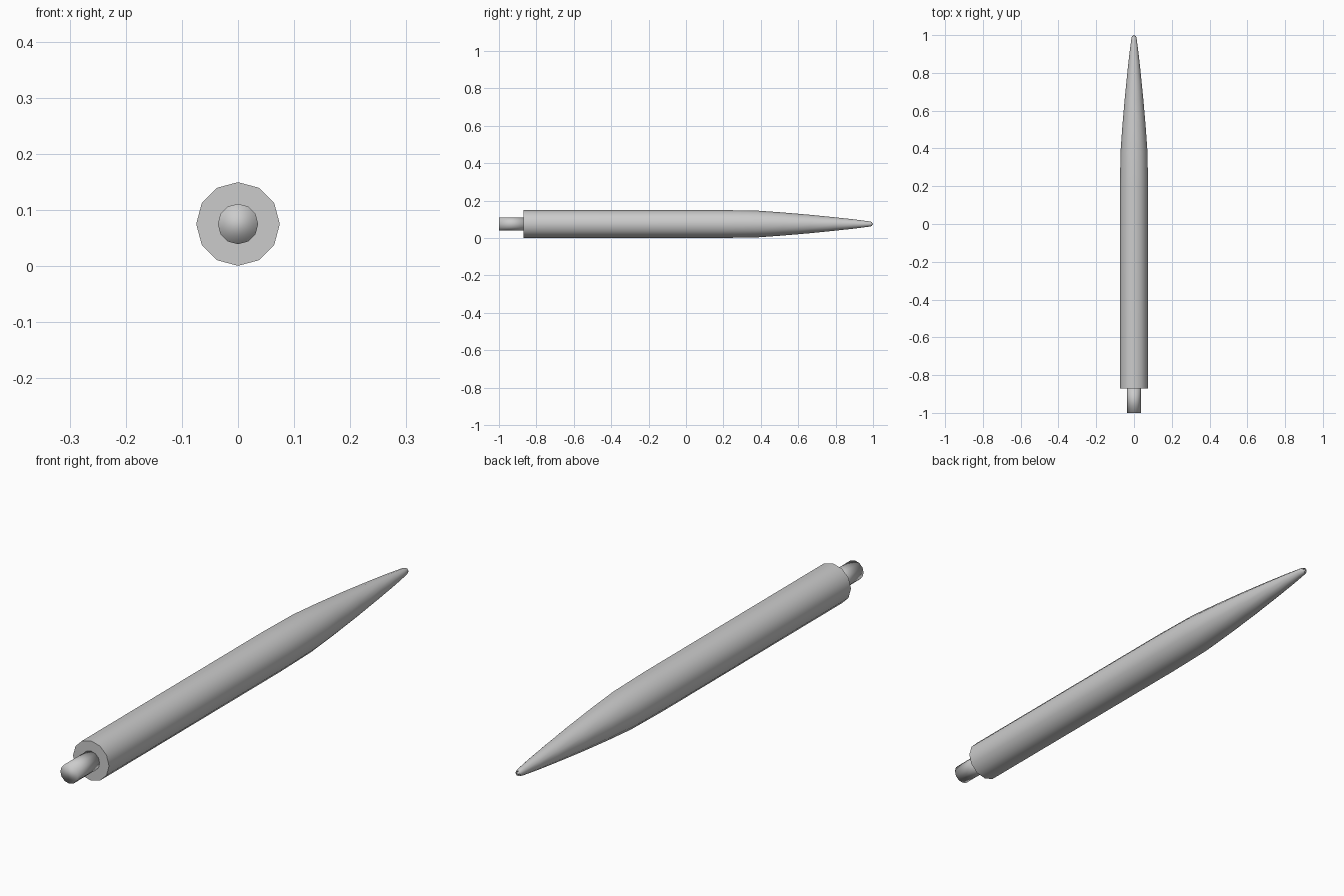
import bpy, bmesh
from math import sin, cos, tau, radians

if "Cube" in bpy.data.objects:
    bpy.data.objects.remove(bpy.data.objects["Cube"])

SIDES = 12
AXIS_Z = 0.075


def lathe(name, profile, angle):
    """Revolve (y, radius) points about the pen's long axis, capping both ends."""
    bm = bmesh.new()
    rings = [[bm.verts.new((r * cos(tau * i / SIDES), y, AXIS_Z + r * sin(tau * i / SIDES)))
              for i in range(SIDES)] for y, r in profile]
    for a, b in zip(rings, rings[1:]):
        for i in range(SIDES):
            j = (i + 1) % SIDES
            bm.faces.new((a[i], a[j], b[j], b[i]))
    bm.faces.new(rings[0])
    bm.faces.new(rings[-1])
    bmesh.ops.recalc_face_normals(bm, faces=bm.faces)
    mesh = bpy.data.meshes.new(name)
    bm.to_mesh(mesh)
    bm.free()
    obj = bpy.data.objects.new(name, mesh)
    bpy.context.collection.objects.link(obj)
    bpy.ops.object.select_all(action='DESELECT')
    obj.select_set(True)
    bpy.context.view_layer.objects.active = obj
    bpy.ops.object.shade_smooth_by_angle(angle=radians(angle))
    return obj


# Barrel: straight grip, gently curved taper, small recess in the nose
lathe("barrel", [(-0.87, 0.0745), (0.19, 0.0745), (0.38, 0.0715), (0.52, 0.0615),
                 (0.66, 0.0495), (0.80, 0.0355), (0.90, 0.0245), (0.97, 0.0155),
                 (0.988, 0.0125), (0.995, 0.0095), (0.98, 0.0075)], 40)

# Writing point set in the nose recess
lathe("writing_point", [(0.97, 0.007), (0.992, 0.006), (1.0, 0.003)], 60)

# Push button at the back, softly shaded over its flat end
lathe("push_button", [(-1.0, 0.036), (-0.86, 0.036)], 100)
